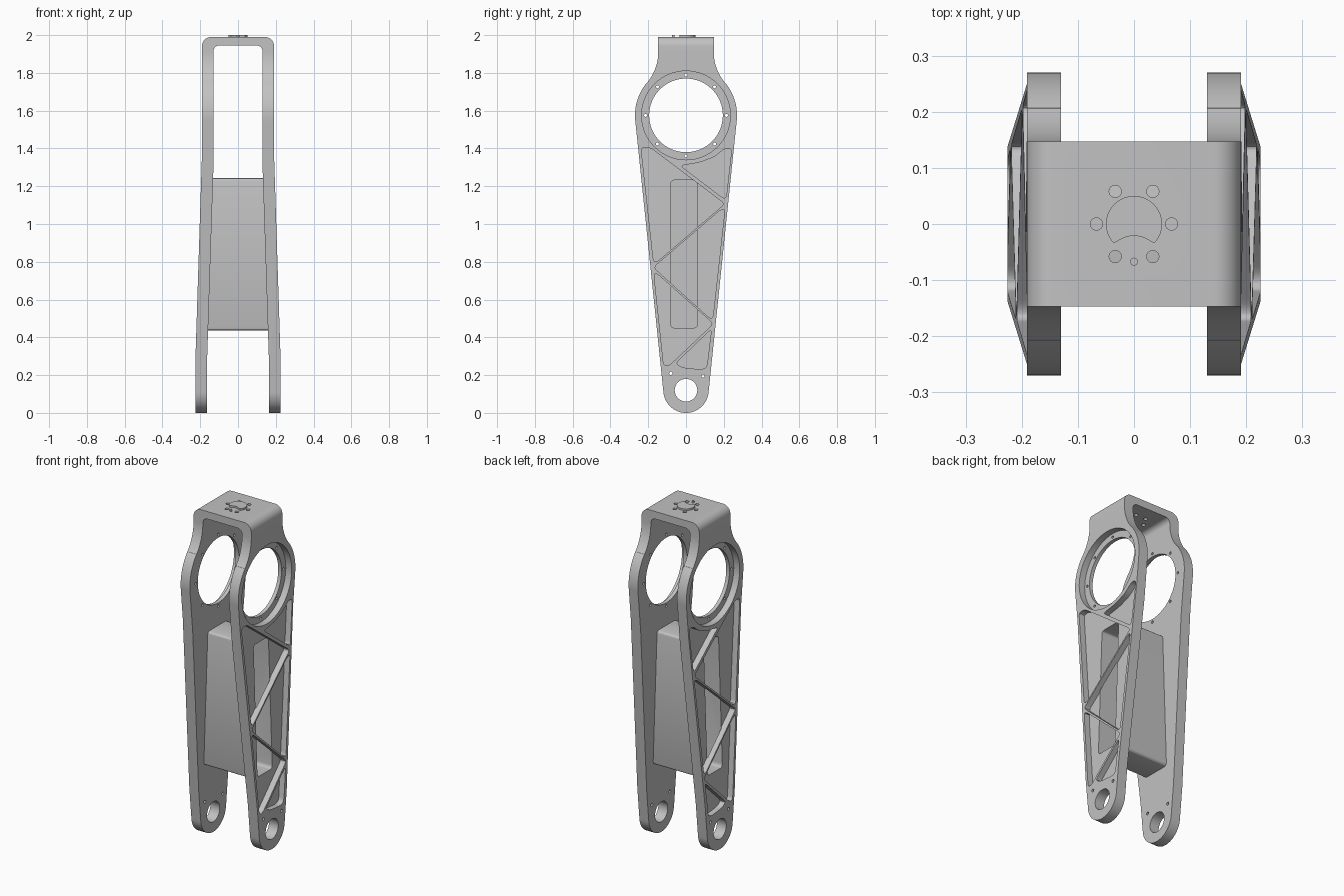
import bpy, bmesh
from math import sin, cos, radians, asin, degrees
from mathutils import Vector

cube = bpy.data.objects.get("Cube")
if cube:
    bpy.data.objects.remove(cube, do_unlink=True)

metal = bpy.data.materials.new("machined grey")
metal.use_nodes = True
GREY = (0.54, 0.54, 0.54, 1)
metal.diffuse_color = GREY
metal.node_tree.nodes["Principled BSDF"].inputs["Base Color"].default_value = GREY


def arc(cx, cy, r, a, b, n=16):
    return [(cx + r * cos(radians(a + (b - a) * i / n)),
             cy + r * sin(radians(a + (b - a) * i / n))) for i in range(n + 1)]


def circle(cx, cy, r, n=24):
    return arc(cx, cy, r, 0, 360, n)[:-1]


def mirrored(half):
    return half + [(-u, v) for u, v in reversed(half)]


def rounded(pts, r):
    """Replace each corner of a polygon with a small curve."""
    out = []
    for i, p in enumerate(pts):
        p = Vector(p)
        before, after = Vector(pts[i - 1]) - p, Vector(pts[(i + 1) % len(pts)]) - p
        a = p + before.normalized() * min(r, before.length * 0.45)
        b = p + after.normalized() * min(r, after.length * 0.45)
        for t in (0, 0.25, 0.5, 0.75, 1):
            out.append(tuple(a * (1 - t) ** 2 + p * 2 * t * (1 - t) + b * t * t))
    return out


def outer_x(z):
    """Leaning outer face of an arm."""
    return 0.225 - (z - 0.3) * 0.033


def along_x(x):
    return lambda u, v: Vector((x, u, v))


def along_y(y):
    return lambda u, v: Vector((u, y, v))


def along_z(z):
    return lambda u, v: Vector((u, v, z))


def arm_face(side, depth):
    return lambda u, v: Vector((side * (outer_x(v) - depth), u, v))


def prism(bm, pts, start, end):
    """Solid between two caps that share one profile."""
    a = [bm.verts.new(start(*p)) for p in pts]
    b = [bm.verts.new(end(*p)) for p in pts]
    n = len(pts)
    faces = [bm.faces.new(a), bm.faces.new(b[::-1])]
    for i in range(n):
        faces.append(bm.faces.new((a[i], b[i], b[(i + 1) % n], a[(i + 1) % n])))
    bmesh.ops.recalc_face_normals(bm, faces=faces)


def make(name, bm):
    mesh = bpy.data.meshes.new(name)
    bm.to_mesh(mesh)
    bm.free()
    mesh.materials.append(metal)
    obj = bpy.data.objects.new(name, mesh)
    bpy.context.collection.objects.link(obj)
    return obj


def combine(target, bm, operation):
    tool = make("helper", bm)
    tool.hide_render = True
    mod = target.modifiers.new("cut", 'BOOLEAN')
    mod.object, mod.operation, mod.solver = tool, operation, 'EXACT'
    bpy.context.view_layer.objects.active = target
    bpy.ops.object.modifier_apply(modifier=mod.name)
    bpy.data.objects.remove(tool, do_unlink=True)


EYE_Z, EYE_R = 1.575, 0.27     # large bearing eye
FOOT_Z, FOOT_R = 0.12, 0.12    # small pivot at the foot

# Fork seen from the front: outer outline and inner gap in one profile
outer = arc(0.143, 1.942, 0.048, 90, 0, 8) + [(0.191, 1.36), (0.225, 0.3), (0.225, -0.05)]
inner = [(0.163, -0.05), (0.163, 0.3), (0.13, 1.3)] + arc(0.1, 1.915, 0.03, 0, 90, 6)
bm = bmesh.new()
prism(bm, mirrored(outer + inner), along_y(-0.4), along_y(0.4))
fork = make("fork_body", bm)

# Side silhouette: neck, concave shoulder, eye, taper, round foot
tilt = -degrees(asin((EYE_R - FOOT_R) / (EYE_Z - FOOT_Z)))
side = [(0.147, 2.1)] + arc(0.398, 1.91, 0.251, 180, 220)
side += arc(0, EYE_Z, EYE_R, 40, tilt, 20) + arc(0, FOOT_Z, FOOT_R, tilt, -89.9, 20)
bm = bmesh.new()
prism(bm, mirrored(side), along_x(-0.4), along_x(0.4))
combine(fork, bm, 'INTERSECT')

# Box brace between the arms
bm = bmesh.new()
prism(bm, [(-0.175, 0.435), (0.175, 0.435), (0.148, 1.243), (-0.148, 1.243)],
      along_y(-0.097), along_y(0.085))
rims = [e for e in bm.edges
        if abs(e.verts[0].co.y - e.verts[1].co.y) < 0.01
        and abs(e.verts[0].co.z - e.verts[1].co.z) < 0.01]
bmesh.ops.bevel(bm, geom=rims, offset=0.018, segments=3, profile=0.5, affect='EDGES')
combine(fork, bm, 'UNION')

# Truss pockets, separated by thin diagonal ribs
pockets = [
    [(-0.238, 1.405), (-0.19, 1.405), (0.205, 1.107), (-0.15, 0.802), (-0.172, 0.802)],
    [(-0.03, 1.309), (0.07, 1.325), (0.15, 1.355), (0.205, 1.4), (0.242, 1.4),
     (0.212, 1.135), (0.19, 1.142)],
    [(0.206, 1.082), (0.18, 1.072), (-0.172, 0.77), (0.125, 0.502), (0.142, 0.502)],
    [(-0.17, 0.74), (-0.15, 0.734), (0.145, 0.472), (-0.09, 0.25), (-0.118, 0.25)],
    [(0.134, 0.437), (0.12, 0.43), (-0.055, 0.262), (-0.02, 0.24), (0.08, 0.23),
     (0.11, 0.24)],
]
DEPTH = 0.035
for pts in pockets:
    bm = bmesh.new()
    for s in (-1, 1):
        prism(bm, rounded(pts, 0.022), arm_face(s, DEPTH), arm_face(s, -0.1))
    combine(fork, bm, 'DIFFERENCE')

# Through holes and mounting holes
bm = bmesh.new()
through = [(0, EYE_Z, 0.195, 64), (0, FOOT_Z, 0.06, 32),
           (-0.08, 0.21, 0.009, 12), (0.09, 0.195, 0.009, 12)]
through += [(0.214 * cos(radians(a)), EYE_Z + 0.214 * sin(radians(a)), 0.008, 12)
            for a in range(0, 360, 45)]
for y, z, r, n in through:
    prism(bm, circle(y, z, r, n), along_x(-0.4), along_x(0.4))
for a in range(0, 360, 60):
    prism(bm, circle(0.067 * cos(radians(a)), 0.067 * sin(radians(a)), 0.011, 16),
          along_z(1.9), along_z(2.1))
combine(fork, bm, 'DIFFERENCE')

# Bearing seats and hollows inside the brace, bridged by the ribs
hollow = rounded([(-0.08, 0.45), (0.06, 0.45), (0.06, 1.232), (-0.08, 1.232)], 0.02)
bm = bmesh.new()
for s in (-1, 1):
    prism(bm, circle(0, EYE_Z, 0.235, 64), along_x(s * 0.152), along_x(s * 0.3))
    prism(bm, hollow, along_x(s * 0.02), arm_face(s, DEPTH - 0.004))
combine(fork, bm, 'DIFFERENCE')

# Crescent locating boss and dowel on the top
bm = bmesh.new()
notch = arc(0, -0.07, 0.049, 128, 52, 10)
prism(bm, rounded(arc(0, 0, 0.05, -43, 223, 40) + notch, 0.004), along_z(1.98), along_z(2.0))
boss = make("locating_boss", bm)
bm = bmesh.new()
prism(bm, circle(0, -0.067, 0.007, 16), along_z(1.98), along_z(2.0))
dowel = make("dowel_pin", bm)

for obj in (fork, boss, dowel):
    bpy.ops.object.select_all(action='DESELECT')
    obj.select_set(True)
    bpy.context.view_layer.objects.active = obj
    bpy.ops.object.shade_smooth_by_angle(angle=radians(25))
